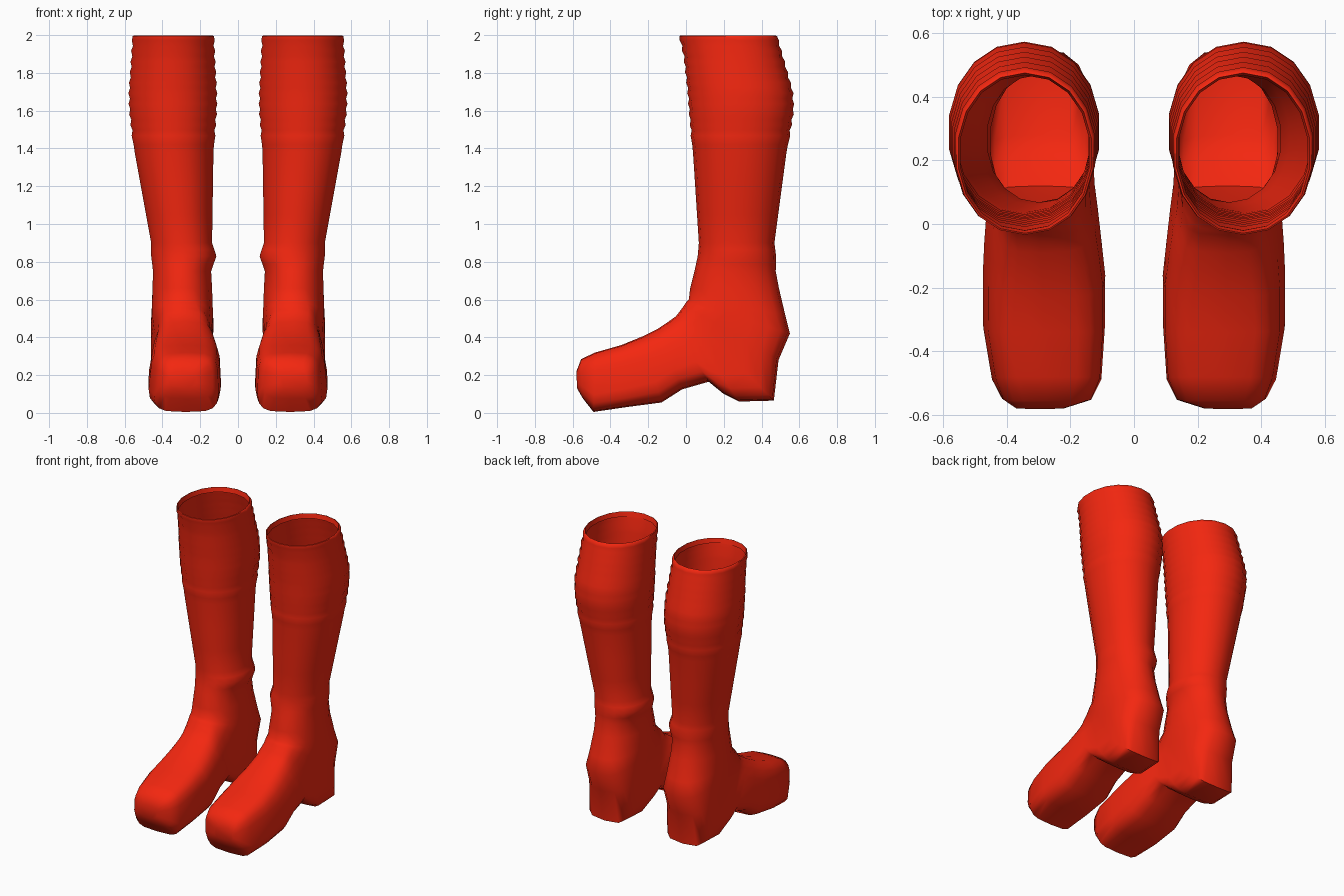
import bpy, bmesh, math

SIDES = 18

mat = bpy.data.materials.new("red_rubber")
mat.diffuse_color = (0.9, 0.02, 0.005, 1)


def lerp_table(table, z):
    for a, b in zip(table, table[1:]):
        if b[0] <= z <= a[0]:
            t = (a[0] - z) / (a[0] - b[0])
            return [p + (q - p) * t for p, q in zip(a[1:], b[1:])]
    return table[-1][1:]


# Shaft profile: z, front y, back y, inner x, outer x
SHAFT = [
    (2.0, -0.035, 0.48, 0.125, 0.56), (1.88, -0.01, 0.515, 0.12, 0.567),
    (1.7, 0.01, 0.565, 0.11, 0.58), (1.6, 0.017, 0.57, 0.11, 0.578),
    (1.45, 0.03, 0.545, 0.122, 0.56), (1.38, 0.037, 0.532, 0.127, 0.55),
    (0.9, 0.068, 0.468, 0.135, 0.462), (0.83, 0.062, 0.477, 0.112, 0.462),
    (0.75, 0.045, 0.475, 0.14, 0.452), (0.66, 0.022, 0.492, 0.135, 0.455),
]

# Foot sections fanning round the arch:
# front y, front z, back y, back z, inner x, outer x, squareness, taper
FOOT = [
    (0.015, 0.60, 0.525, 0.52, 0.13, 0.462, 0.85, 0.05),
    (0.00, 0.585, 0.55, 0.42, 0.125, 0.47, 0.75, 0.12),
    (-0.01, 0.57, 0.49, 0.28, 0.125, 0.475, 0.65, 0.22),
    (-0.02, 0.555, 0.465, 0.065, 0.125, 0.475, 0.5, 0.28),
    (-0.035, 0.535, 0.28, 0.06, 0.12, 0.475, 0.5, 0.3),
    (-0.055, 0.51, 0.20, 0.10, 0.115, 0.478, 0.55, 0.3),
    (-0.09, 0.485, 0.12, 0.165, 0.105, 0.482, 0.6, 0.3),
    (-0.15, 0.445, -0.02, 0.125, 0.092, 0.49, 0.6, 0.28),
    (-0.23, 0.405, -0.13, 0.055, 0.083, 0.49, 0.55, 0.22),
    (-0.34, 0.36, -0.32, 0.03, 0.086, 0.485, 0.5, 0.18),
    (-0.48, 0.32, -0.49, 0.005, 0.098, 0.455, 0.5, 0.15),
    (-0.555, 0.285, -0.545, 0.075, 0.13, 0.42, 0.55, 0.1),
    (-0.58, 0.22, -0.577, 0.13, 0.22, 0.37, 0.7, 0.0),
]


def sections():
    # Rolled rim, then gathered folds down to the calf
    yield (-0.02, 1.965, 0.467, 1.965, 0.138, 0.547, 0.95, 0)
    yield (-0.029, 1.998, 0.474, 1.998, 0.131, 0.554, 0.95, 0)
    zs = [2.0 - 0.028 * i for i in range(1, 20)]
    zs = [1.995] + zs + [1.42, 1.38, 1.2, 1.05, 0.9, 0.865, 0.83, 0.79, 0.75, 0.66]
    for i, z in enumerate(zs):
        f, b, xi, xo = lerp_table(SHAFT, z)
        k = (0.004 if i % 2 else -0.004) if 1.46 < z < 1.98 else 0
        yield (f - k, z, b + k, z, xi - k, xo + k, 0.95, 0)
    yield from FOOT


def ring(bm, side, sec):
    fy, fz, by, bz, xi, xo, e, taper = sec
    cx, hw = (xi + xo) / 2, (xo - xi) / 2
    verts = []
    for i in range(SIDES):
        a = 2 * math.pi * i / SIDES
        c, s = math.cos(a), math.sin(a)
        c = math.copysign(abs(c) ** e, c)
        s = math.copysign(abs(s) ** e, s)
        narrow = 1 - taper * (1 if s > 0 else 0.4) * (1 + c) / 2
        verts.append(bm.verts.new((
            side * (cx + hw * s * narrow),
            (fy + by) / 2 + (fy - by) / 2 * c,
            (fz + bz) / 2 + (fz - bz) / 2 * c)))
    return verts


def make_boot(name, side):
    bm = bmesh.new()
    rings = [ring(bm, side, s) for s in sections()]
    for r0, r1 in zip(rings, rings[1:]):
        for i in range(SIDES):
            j = (i + 1) % SIDES
            f = (r0[i], r0[j], r1[j], r1[i])
            bm.faces.new(f if side > 0 else f[::-1])
    # Toe cap
    bm.faces.new(rings[-1] if side > 0 else rings[-1][::-1])
    bmesh.ops.recalc_face_normals(bm, faces=bm.faces)
    me = bpy.data.meshes.new(name)
    bm.to_mesh(me)
    bm.free()
    me.materials.append(mat)
    ob = bpy.data.objects.new(name, me)
    bpy.context.collection.objects.link(ob)
    bpy.ops.object.select_all(action='DESELECT')
    ob.select_set(True)
    bpy.context.view_layer.objects.active = ob
    bpy.ops.object.shade_smooth_by_angle(angle=math.radians(50))


make_boot("right_boot", 1)
make_boot("left_boot", -1)
